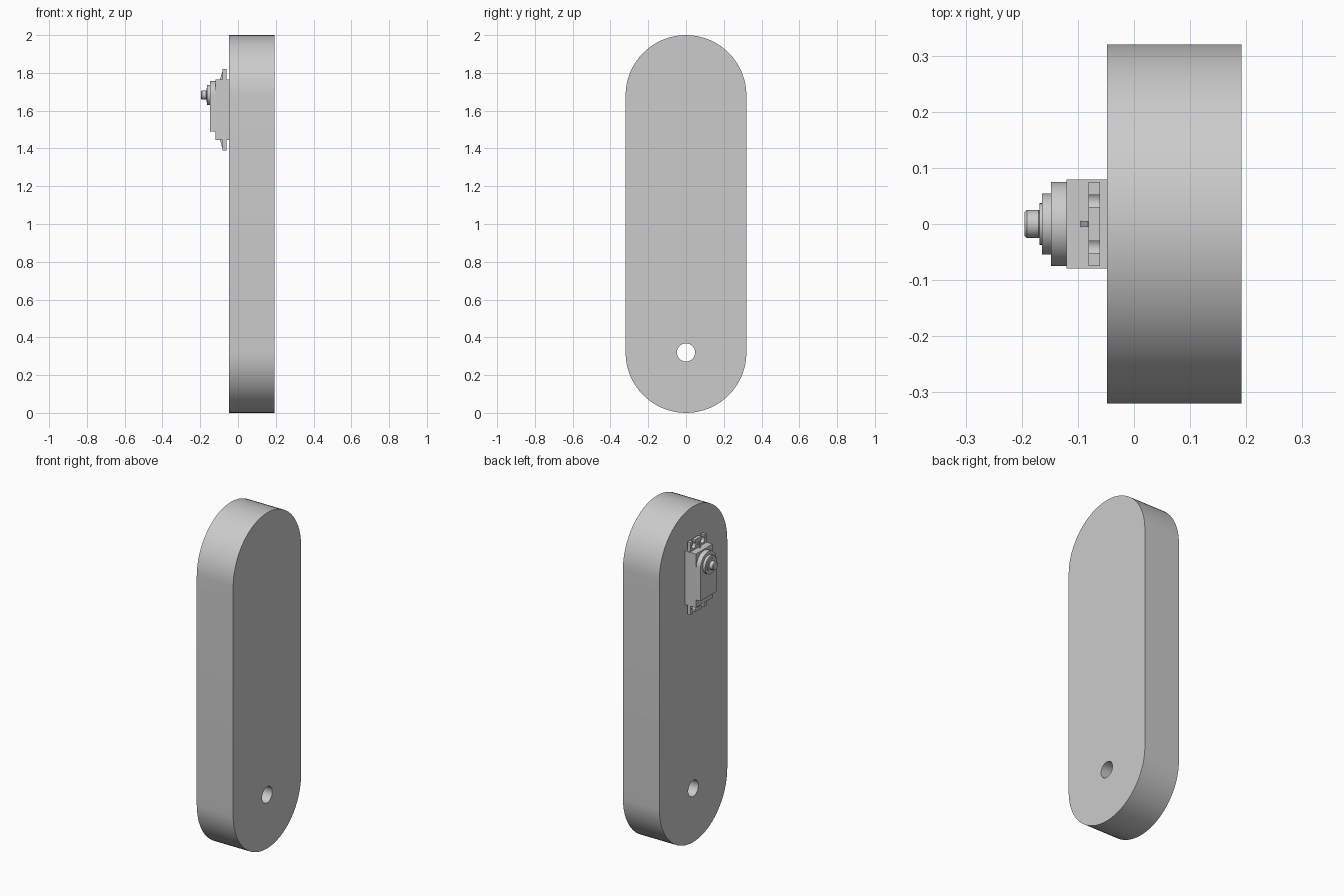
import bpy, bmesh
from math import sin, cos, pi, radians

if "Cube" in bpy.data.objects:
    bpy.data.objects.remove(bpy.data.objects["Cube"], do_unlink=True)

grey = bpy.data.materials.new("plain_grey")
grey.use_nodes = True
COLOUR = (0.6, 0.6, 0.6, 1)
grey.diffuse_color = COLOUR
grey.node_tree.nodes["Principled BSDF"].inputs["Base Color"].default_value = COLOUR


def arc(y, z, r, start, end, n=32):
    """Points of an arc in the YZ plane, angles in degrees."""
    angles = [radians(start + (end - start) * i / n) for i in range(n + 1)]
    return [(y + r * cos(a), z + r * sin(a)) for a in angles]


def box(y0, y1, z0, z1):
    return [(y0, z0), (y1, z0), (y1, z1), (y0, z1)]


def circle(y, z, r, n=32):
    return arc(y, z, r, 0, 360, n)[:-1]


def prism(name, profile, x0, x1):
    """Extrude a YZ profile along X."""
    bm = bmesh.new()
    face = bm.faces.new([bm.verts.new((x0, y, z)) for y, z in profile])
    out = bmesh.ops.extrude_face_region(bm, geom=[face])["geom"]
    verts = [g for g in out if isinstance(g, bmesh.types.BMVert)]
    bmesh.ops.translate(bm, verts=verts, vec=(x1 - x0, 0, 0))
    bmesh.ops.recalc_face_normals(bm, faces=bm.faces)
    mesh = bpy.data.meshes.new(name)
    bm.to_mesh(mesh)
    bm.free()
    obj = bpy.data.objects.new(name, mesh)
    bpy.context.collection.objects.link(obj)
    mesh.materials.append(grey)
    return obj


def activate(obj):
    bpy.ops.object.select_all(action='DESELECT')
    obj.select_set(True)
    bpy.context.view_layer.objects.active = obj


def cut(obj, profile, x0, x1):
    """Cut an extruded YZ profile out of an object."""
    cutter = prism("cutter", profile, x0, x1)
    cutter.hide_render = True
    mod = obj.modifiers.new("cut", 'BOOLEAN')
    mod.operation, mod.solver, mod.object = 'DIFFERENCE', 'EXACT', cutter
    activate(obj)
    bpy.ops.object.modifier_apply(modifier=mod.name)
    bpy.data.objects.remove(cutter, do_unlink=True)


def bevel(obj, width):
    mod = obj.modifiers.new("bevel", 'BEVEL')
    mod.width, mod.segments = width, 1
    mod.limit_method, mod.angle_limit = 'ANGLE', radians(60)


parts = []

# Long arm with rounded ends and a pivot hole
R = 0.32
arm = prism("arm", arc(0, 2 - R, R, 0, 180) + arc(0, R, R, 180, 360), -0.048, 0.192)
cut(arm, circle(0, R, 0.048), -0.1, 0.25)
parts.append(arm)

# Motor case and its raised gear cover, rounded around the shaft
SHAFT = 1.683
parts.append(prism("motor_case", box(-0.079, 0.079, 1.445, 1.765), -0.12, -0.045))
cover = arc(0, SHAFT, 0.075, 0, 180) + [(-0.075, 1.49), (0.075, 1.49)]
parts.append(prism("gear_cover", cover, -0.148, -0.118))

# Stepped output shaft
parts.append(prism("shaft_boss", circle(0, SHAFT, 0.054), -0.164, -0.146))
parts.append(prism("shaft_collar", circle(0, SHAFT, 0.037), -0.168, -0.162))
shaft = prism("output_shaft", circle(0, SHAFT, 0.025), -0.195, -0.166)
bevel(shaft, 0.004)
parts.append(shaft)

# Mounting tabs with open keyhole slots and a stiffening rib
for name, root, d in (("upper", 1.765, 1), ("lower", 1.445, -1)):
    tab = prism(name + "_tab", box(-0.075, 0.075, root - 0.01 * d, root + 0.055 * d), -0.081, -0.061)
    for y in (-0.041, 0.041):
        cut(tab, circle(y, root + 0.027 * d, 0.018, 20), -0.1, -0.05)
        cut(tab, box(y - 0.011, y + 0.011, root + 0.027 * d, root + 0.08 * d), -0.1, -0.05)
    parts.append(tab)
    rib = prism(name + "_rib", box(-0.005, 0.005, root - 0.005 * d, root + 0.045 * d), -0.097, -0.078)
    for v in rib.data.vertices:
        if v.co.x < -0.09 and abs(v.co.z - root) > 0.02:
            v.co.x = -0.082
    parts.append(rib)

for obj in parts:
    activate(obj)
    bpy.ops.object.shade_smooth_by_angle(angle=radians(30))
